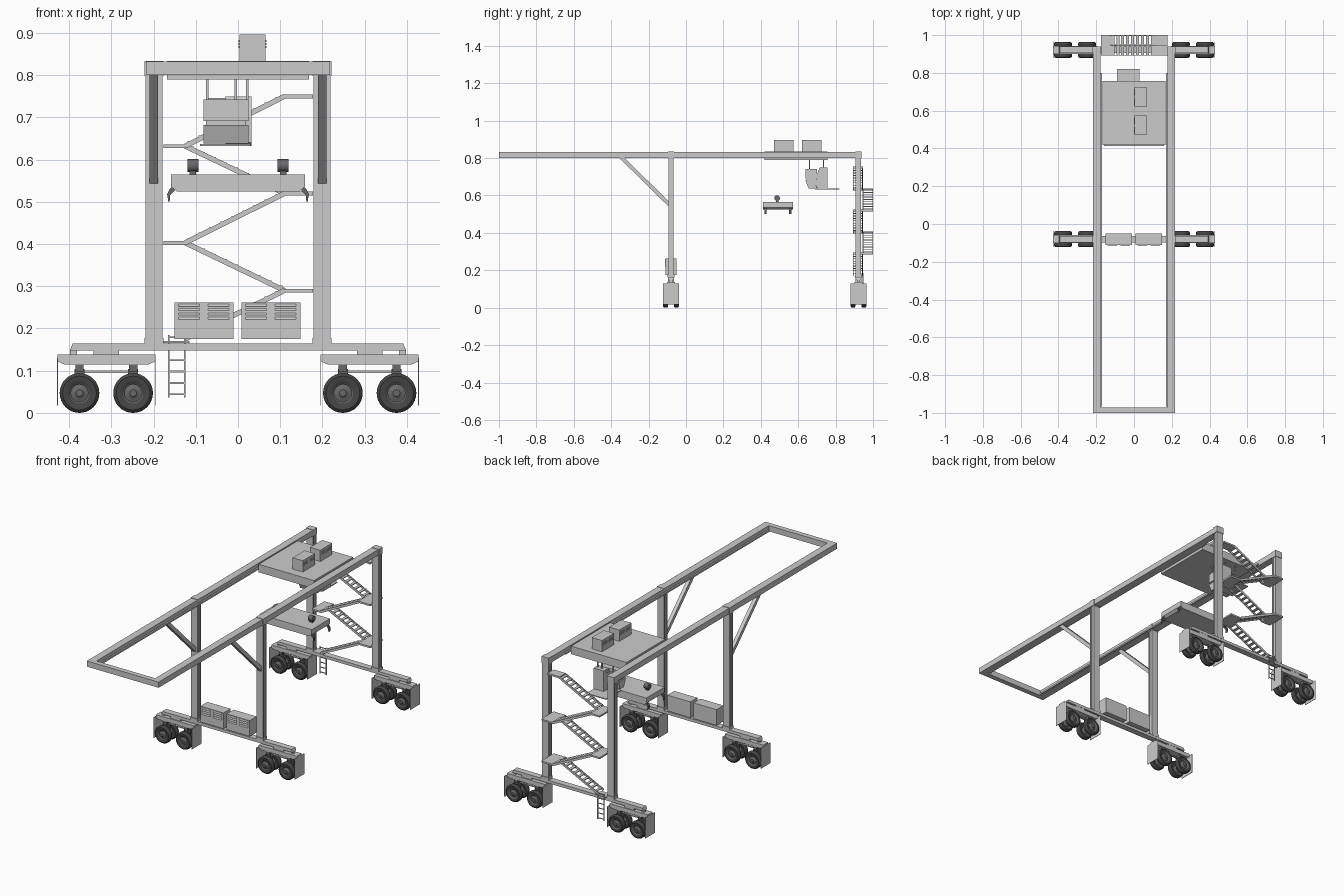
import bpy, bmesh, math
from mathutils import Vector

old = bpy.data.objects.get("Cube")
if old:
    bpy.data.objects.remove(old, do_unlink=True)


def material(name, value):
    m = bpy.data.materials.new(name)
    m.use_nodes = True
    col = (value, value, value, 1)
    m.diffuse_color = col
    m.node_tree.nodes["Principled BSDF"].inputs["Base Color"].default_value = col
    return m


GREY = material("light grey paint", 0.6)
TYRE = material("dark rubber", 0.06)
RIM = material("dark steel", 0.14)


def finish(name, bm, mats):
    bmesh.ops.recalc_face_normals(bm, faces=bm.faces)
    mesh = bpy.data.meshes.new(name)
    bm.to_mesh(mesh)
    bm.free()
    ob = bpy.data.objects.new(name, mesh)
    bpy.context.collection.objects.link(ob)
    for m in mats:
        mesh.materials.append(m)
    return ob


def prism(name, pts, axis, lo, hi, mat=GREY):
    """Extrude a flat outline along x, y or z."""
    place = {"x": lambda a, b, t: (t, a, b),
             "y": lambda a, b, t: (a, t, b),
             "z": lambda a, b, t: (a, b, t)}[axis]
    bm = bmesh.new()
    face = bm.faces.new([bm.verts.new(place(a, b, lo)) for a, b in pts])
    out = bmesh.ops.extrude_face_region(bm, geom=[face])
    move = Vector(place(0, 0, hi - lo))
    bmesh.ops.translate(bm, vec=move, verts=[v for v in out["geom"] if isinstance(v, bmesh.types.BMVert)])
    return finish(name, bm, [mat])


def box(name, x0, x1, y0, y1, z0, z1, mat=GREY):
    return prism(name, [(x0, y0), (x1, y0), (x1, y1), (x0, y1)], "z", z0, z1, mat)


def strut(name, a, b, width, axis, lo, hi, mat=GREY):
    """Straight bar between two points of a plane, extruded across it."""
    a, b = Vector(a), Vector(b)
    d = (b - a).normalized() * width / 2
    n = Vector((-d.y, d.x))
    return prism(name, [a + n, b + n, b - n, a - n], axis, lo, hi, mat)


def lathe(name, centre, axis, profile, mats, segs=32):
    """Revolve (radius, offset) rows; each row is (r, t, material index)."""
    bm = bmesh.new()
    rings = []
    for r, t, _ in profile:
        ring = []
        for i in range(segs):
            a = math.tau * i / segs
            u, w = r * math.cos(a), r * math.sin(a)
            p = Vector((u, t, w)) if axis == "y" else Vector((t, u, w))
            ring.append(bm.verts.new(p + Vector(centre)))
        rings.append(ring)
    for k in range(len(rings) - 1):
        for i in range(segs):
            j = (i + 1) % segs
            f = bm.faces.new((rings[k][i], rings[k][j], rings[k + 1][j], rings[k + 1][i]))
            f.material_index = profile[k][2]
    for ring, row in ((rings[0], profile[0]), (rings[-1], profile[-1])):
        bm.faces.new(ring).material_index = row[2]
    ob = finish(name, bm, mats)
    bpy.context.view_layer.objects.active = ob
    ob.select_set(True)
    bpy.ops.object.shade_smooth_by_angle(angle=math.radians(35))
    ob.select_set(False)


# Wheel section: hub, dished rim, tyre wall and tread, mirrored across its width
half = [(0.008, 0.013, 1), (0.012, 0.009, 1), (0.021, 0.007, 1), (0.024, 0.010, 1),
        (0.028, 0.012, 0), (0.040, 0.013, 0), (0.045, 0.010, 0), (0.047, 0.006, 0)]
inner = [(r, -t, 1 if r < 0.027 else 0) for r, t, m in reversed(half)]
WHEEL = half + inner


def bogie(cx, cy):
    prism("bogie_body", [(cx - 0.116, 0.138), (cx + 0.116, 0.138), (cx + 0.116, 0.122),
                         (cx + 0.1, 0.115), (cx - 0.1, 0.115), (cx - 0.116, 0.122)],
          "y", cy - 0.021, cy + 0.021)
    box("bogie_pivot", cx - 0.03, cx + 0.03, cy - 0.016, cy + 0.016, 0.136, 0.15)
    box("bogie_tie_bar", cx - 0.063, cx + 0.063, cy - 0.004, cy + 0.004, 0.095, 0.1)
    for s in (-1, 1):
        x = cx + s * 0.0635
        box("mudguard", cx + s * 0.116 - 0.001, cx + s * 0.116 + 0.001, cy - 0.042, cy + 0.042, 0.017, 0.13)
        box("axle_fork", x - 0.012, x + 0.012, cy - 0.012, cy + 0.012, 0.04, 0.104, RIM)
        box("axle_head", x - 0.01, x + 0.01, cy - 0.018, cy + 0.018, 0.098, 0.116, RIM)
        lathe("axle", (x, cy, 0.047), "y", [(0.006, -0.03, 0), (0.006, 0.03, 0)], [RIM], 12)
        for t in (-1, 1):
            lathe("wheel", (x, cy + t * 0.029, 0.047), "y", WHEEL, [TYRE, RIM])


# Ground beams, bogies and legs
FRONT, BACK = -0.08, 0.922
for y in (FRONT, BACK):
    prism("sill_beam", [(-0.398, 0.148), (0.398, 0.148), (0.392, 0.164), (-0.392, 0.164)],
          "y", y - 0.017, y + 0.017)
    for s in (-1, 1):
        bogie(s * 0.312, y)
        box("sill_end_lug", s * 0.39 - 0.008, s * 0.39 + 0.008, y - 0.008, y + 0.008, 0.138, 0.15)
        box("leg_foot", s * 0.199 - 0.022, s * 0.199 + 0.022, y - 0.018, y + 0.018, 0.162, 0.178)
        for t in (-1, 1):
            box("leg_flange", s * 0.199 - 0.02, s * 0.199 + 0.02,
                y + t * 0.0105 - 0.004, y + t * 0.0105 + 0.004, 0.176, 0.832)
        box("leg_web", s * 0.199 - 0.016, s * 0.199 + 0.016, y - 0.01, y + 0.01, 0.176, 0.83)
        box("leg_cap", s * 0.199 - 0.022, s * 0.199 + 0.022, y - 0.017, y + 0.017, 0.798, 0.834)

# Main girders, inner rails, braces and front tie
for s in (-1, 1):
    box("girder", s * 0.198 - 0.02, s * 0.198 + 0.02, -1.0, 0.932, 0.801, 0.832)
    box("trolley_rail", s * 0.174 - 0.004, s * 0.174 + 0.004, -0.965, 0.8, 0.803, 0.812)
    strut("brace", (-0.35, 0.808), (-0.088, 0.55), 0.02, "x", s * 0.2 - 0.01, s * 0.2 + 0.01)
box("front_tie_beam", -0.18, 0.18, -1.0, -0.972, 0.801, 0.832)

# Electrical cabinets with louvres
for cx in (-0.081, 0.078):
    box("cabinet", cx - 0.07, cx + 0.07, -0.11, -0.05, 0.175, 0.262)
    for dx in (-0.035, 0.035):
        for i in range(4):
            z = 0.221 + i * 0.0105
            prism("cabinet_louvre", [(-0.111, z), (-0.114, z), (-0.109, z + 0.007)],
                  "x", cx + dx - 0.025, cx + dx + 0.025)

# Trolley deck and machinery boxes
box("trolley_deck", -0.168, 0.168, 0.419, 0.757, 0.79, 0.834)
for y in (0.522, 0.672):
    box("machinery_box", 0.003, 0.065, y - 0.052, y + 0.052, 0.832, 0.896)
    for dy in (-0.025, 0.025):
        for i in range(3):
            z = 0.865 + i * 0.007
            for x in (0.003, 0.065):
                box("machinery_louvre", x - 0.002, x + 0.002, y + dy - 0.017, y + dy + 0.017, z, z + 0.004)

# Operator cab hung below the deck
box("cab_upper", -0.082, 0.025, 0.638, 0.7, 0.692, 0.742)
prism("cab_lower", [(0.638, 0.682), (0.7, 0.682), (0.69, 0.638), (0.655, 0.638)], "x", -0.082, 0.025)
box("cab_window_band", -0.076, 0.019, 0.645, 0.695, 0.68, 0.694)
prism("cab_rear", [(0.695, 0.64), (0.757, 0.632), (0.757, 0.75), (0.715, 0.75), (0.695, 0.7)], "x", -0.03, 0.032)
box("cab_balcony", -0.09, 0.03, 0.69, 0.82, 0.632, 0.637)
for x in (-0.073, -0.005, 0.022):
    for y in (0.66, 0.735):
        box("cab_hanger", x - 0.003, x + 0.003, y - 0.003, y + 0.003, 0.735, 0.792)
box("cab_hanger_tie", -0.076, 0.025, 0.732, 0.738, 0.738, 0.746)

# Lifting spreader with drums and corner hooks
prism("spreader", [(-0.159, 0.565), (0.159, 0.565), (0.159, 0.536), (0.145, 0.525),
                   (-0.145, 0.525), (-0.159, 0.536)], "y", 0.412, 0.571)
for s in (-1, 1):
    lathe("spreader_drum", (s * 0.107, 0.487, 0.586), "x",
          [(0.015, -0.013, 0), (0.015, 0.013, 0)], [RIM], 24)
    box("drum_stand", s * 0.107 - 0.008, s * 0.107 + 0.008, 0.48, 0.494, 0.563, 0.575, RIM)
    for y in (0.425, 0.558):
        prism("corner_hook", [(s * 0.15, 0.537), (s * 0.16, 0.533), (s * 0.168, 0.518), (s * 0.165, 0.5),
                              (s * 0.162, 0.5), (s * 0.161, 0.516), (s * 0.15, 0.526)],
              "y", y - 0.006, y + 0.006, RIM)


# Zigzag stairs behind the rear legs
def flight(a, b, y0, y1, steps=9):
    for y in (y0, y1 - 0.004):
        strut("stair_stringer", a, b, 0.012, "y", y, y + 0.004)
    for i in range(steps):
        t = (i + 0.5) / steps
        x, z = a[0] + (b[0] - a[0]) * t, a[1] + (b[1] - a[1]) * t
        box("stair_tread", x - 0.008, x + 0.008, y0, y1, z + 0.001, z + 0.005)


LEFT, RIGHT, NEAR, MID, FAR = -0.125, 0.11, 0.892, 0.945, 1.0
levels = [0.175, 0.29, 0.403, 0.52, 0.632, 0.75]
for i in range(len(levels) - 1):
    up = i % 2 == 0
    start, end = (LEFT, RIGHT) if up else (RIGHT, LEFT)
    flight((start, levels[i]), (end, levels[i + 1]), NEAR if up else MID, MID if up else FAR)
    x0, x1 = (RIGHT - 0.005, 0.178) if up else (-0.176, LEFT + 0.005)
    top = i == len(levels) - 2
    box("stair_landing", x0, x1, NEAR, MID if top else FAR, levels[i + 1] - 0.005, levels[i + 1] + 0.004)

# Access ladder on the rear ground beam
for x in (-0.164, -0.126):
    box("ladder_rail", x - 0.002, x + 0.002, 0.943, 0.948, 0.036, 0.185)
for i in range(6):
    z = 0.042 + i * 0.027
    box("ladder_rung", -0.164, -0.126, 0.944, 0.947, z, z + 0.004)
box("ladder_platform", -0.176, -0.115, 0.9, 0.948, 0.166, 0.17)
